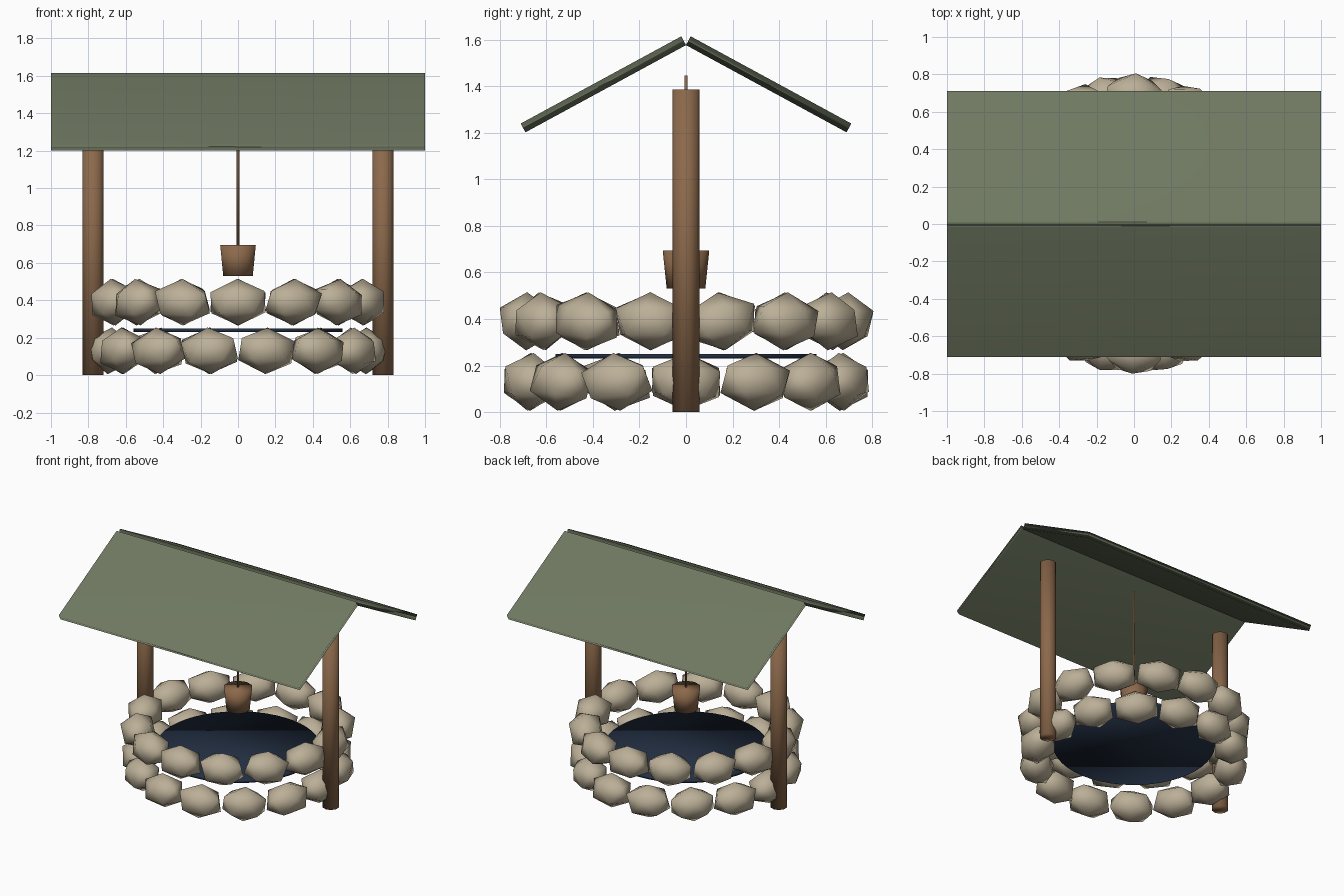
import bpy
import math
import random
from mathutils import Euler

random.seed(4)
if "Cube" in bpy.data.objects:
    bpy.data.objects.remove(bpy.data.objects["Cube"])


def material(name, rgb):
    mat = bpy.data.materials.new(name)
    mat.use_nodes = True
    mat.diffuse_color = (*rgb, 1)
    mat.node_tree.nodes["Principled BSDF"].inputs["Base Color"].default_value = (*rgb, 1)
    return mat


stone = material("tan stone", (0.50, 0.43, 0.31))
wood = material("brown wood", (0.26, 0.14, 0.07))
moss = material("moss green", (0.16, 0.19, 0.12))
water = material("dark blue water", (0.016, 0.028, 0.055))


def finish(name, mat):
    obj = bpy.context.object
    obj.name = name
    obj.data.materials.append(mat)
    bpy.ops.object.shade_smooth()
    return obj


def cone(name, mat, sides, low_r, high_r, low_z, high_z, x=0):
    bpy.ops.mesh.primitive_cone_add(
        vertices=sides, radius1=low_r, radius2=high_r, depth=high_z - low_z,
        location=(x, 0, (low_z + high_z) / 2))
    return finish(name, mat)


# Two staggered rings of faceted stones
COUNT = 14
RING = 0.685
for course, z, shift in (("lower", 0.13, 0.5), ("upper", 0.39, 0)):
    for i in range(COUNT):
        angle = math.tau * (i + shift) / COUNT - math.pi / 2
        bpy.ops.mesh.primitive_ico_sphere_add(
            subdivisions=1, radius=1,
            location=(RING * math.cos(angle), RING * math.sin(angle), z))
        rock = finish(f"{course}_stone_{i + 1}", stone)
        rock.scale = (0.13, 0.17, 0.125)
        tilt = Euler([random.uniform(-0.12, 0.12) for _ in range(2)] + [0])
        tilt.rotate(Euler((0, 0, angle + random.uniform(-0.1, 0.1))))
        rock.rotation_euler = tilt

# Water disc
cone("water_surface", water, 48, 0.56, 0.56, 0.23, 0.25)

# Posts, bucket and its rope
for side, x in (("right", -0.775), ("left", 0.775)):
    cone(f"{side}_post", wood, 10, 0.058, 0.058, 0, 1.385, x)
cone("bucket", wood, 10, 0.083, 0.1, 0.53, 0.695)
cone("rope", wood, 8, 0.007, 0.007, 0.69, 1.445)

# Two sloping roof slabs
for name, side in (("front_roof", -1), ("back_roof", 1)):
    bpy.ops.mesh.primitive_cube_add(size=1, location=(0, side * 0.355, 1.408))
    slab = finish(name, moss)
    slab.scale = (2, 0.785, 0.043)
    slab.rotation_euler.x = -side * math.radians(28.5)
